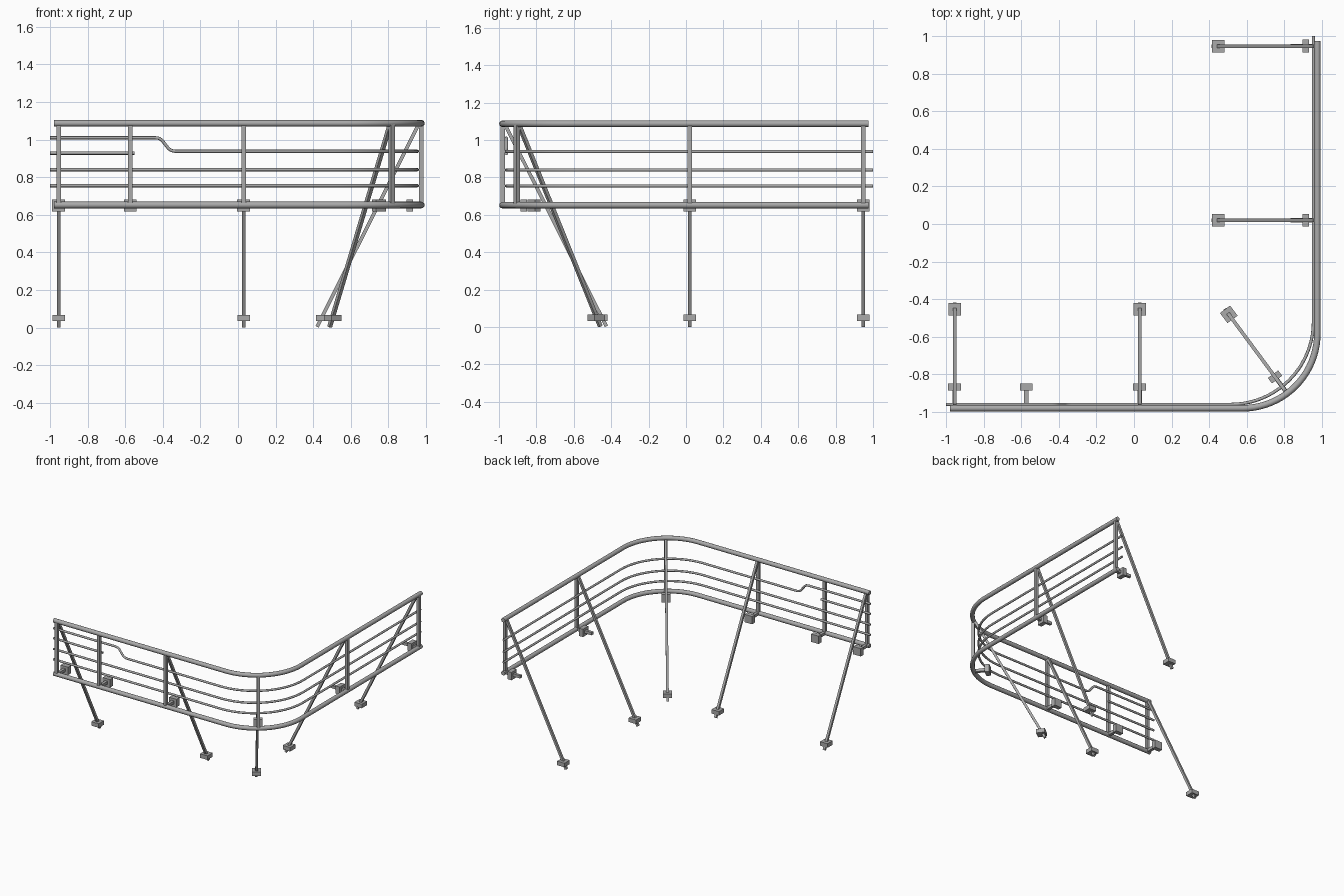
import bpy, math
from mathutils import Vector, Matrix

if "Cube" in bpy.data.objects:
    bpy.data.objects.remove(bpy.data.objects["Cube"])

RX, RY = 0.976, -0.981        # rail centre lines of the side and front runs
Z_TOP, Z_LOW = 1.087, 0.652

# Dark grey steel
steel = bpy.data.materials.new("dark_steel")
steel.diffuse_color = (0.4, 0.4, 0.4, 1)
steel.use_nodes = True
steel.node_tree.nodes["Principled BSDF"].inputs["Base Color"].default_value = steel.diffuse_color


def bend(inset, radius, n=20):
    """Plan points of the quarter bend joining the front run to the side run."""
    cx, cy = RX - inset - radius, RY + inset + radius
    angles = [math.radians(-90 + 90 * i / n) for i in range(n + 1)]
    return [(cx + radius * math.cos(a), cy + radius * math.sin(a)) for a in angles]


def tube(name, pts, radius):
    cu = bpy.data.curves.new(name, 'CURVE')
    cu.dimensions = '3D'
    cu.bevel_depth = radius
    cu.bevel_resolution = 4
    cu.use_fill_caps = True
    sp = cu.splines.new('POLY')
    sp.points.add(len(pts) - 1)
    for p, co in zip(sp.points, pts):
        p.co = (*co, 1)
    cu.materials.append(steel)
    ob = bpy.data.objects.new(name, cu)
    bpy.context.collection.objects.link(ob)
    bpy.ops.object.select_all(action='DESELECT')
    ob.select_set(True)
    bpy.context.view_layer.objects.active = ob
    bpy.ops.object.convert(target='MESH')
    bpy.ops.object.shade_smooth_by_angle(angle=math.radians(40))


def block(name, centre, side, axis, size):
    """Box whose local x is side and local z is axis."""
    side, axis = side.normalized(), axis.normalized()
    rot = Matrix((side, axis.cross(side), axis)).transposed()
    bpy.ops.mesh.primitive_cube_add(size=1)
    ob = bpy.context.object
    ob.name = name
    ob.data.materials.append(steel)
    ob.matrix_world = Matrix.Translation(centre) @ rot.to_4x4() @ Matrix.Diagonal((*size, 1))


def beam(name, a, b, side, w):
    block(name, (a + b) / 2, side, b - a, (w, w, (b - a).length))


def support(label, x, y, angle, arm=0.131, plate=0.113, brace=True):
    """Post, wall bracket and optional raking brace; angle points inward."""
    inward = Vector((math.cos(angle), math.sin(angle), 0))
    side = Vector((-inward.y, inward.x, 0))
    up = Vector((0, 0, 1))
    base = Vector((x, y, 0))
    low = base + up * Z_LOW
    beam(label + "_post", low, base + up * Z_TOP, side, 0.024)
    beam(label + "_bracket_arm", low, low + inward * arm, side, 0.023)
    block(label + "_bracket_plate", base + inward * plate + up * 0.65,
          side, up, (0.068, 0.036, 0.064))
    if brace:
        top = base + inward * 0.015 + up * 1.08
        foot = base + inward * 0.555 + up * 0.004
        beam(label + "_brace", top, foot, side, 0.019)
        block(label + "_foot_clamp", base + inward * 0.527 + up * 0.05, side, up, (0.067, 0.067, 0.033))


# Main top and bottom rails
plan = [(-0.98, RY)] + bend(0, 0.4) + [(RX, 0.975)]
for name, z in (("top_rail", Z_TOP), ("bottom_rail", Z_LOW)):
    tube(name, [(x, y, z) for x, y in plan], 0.0175)

# Thin infill rods on the inner face of the posts
inset = 0.021
rod = bend(inset, 0.44) + [(RX - inset, 1.0)]
WY = RY + inset
for name, z in (("lower_rod", 0.755), ("middle_rod", 0.84)):
    tube(name, [(-1, WY, z)] + [(x, y, z) for x, y in rod], 0.0085)

# Upper rod with its step down, and the short rod below the step
step = [(-1, 1.01), (-0.44, 1.01), (-0.42, 1.007), (-0.405, 0.997),
        (-0.37, 0.953), (-0.355, 0.942), (-0.335, 0.938)]
tube("upper_rod", [(x, WY, z) for x, z in step] + [(x, y, 0.938) for x, y in rod], 0.0085)
tube("short_rod", [(-1, WY, 0.928), (-0.552, WY, 0.928)], 0.0085)

# Supports along the front, round the corner and along the side
for label, x, brace in (("front_end", -0.955, True), ("front_short", -0.573, False), ("front_mid", 0.03, True)):
    support(label, x, RY, math.pi / 2, brace=brace)
a = math.radians(-53.5)
support("corner", RX - 0.396 + 0.4 * math.cos(a), RY + 0.398 + 0.4 * math.sin(a), a + math.pi)
for label, y in (("side_mid", 0.02), ("side_end", 0.947)):
    support(label, RX, y, math.pi, arm=0.143, plate=0.062)
